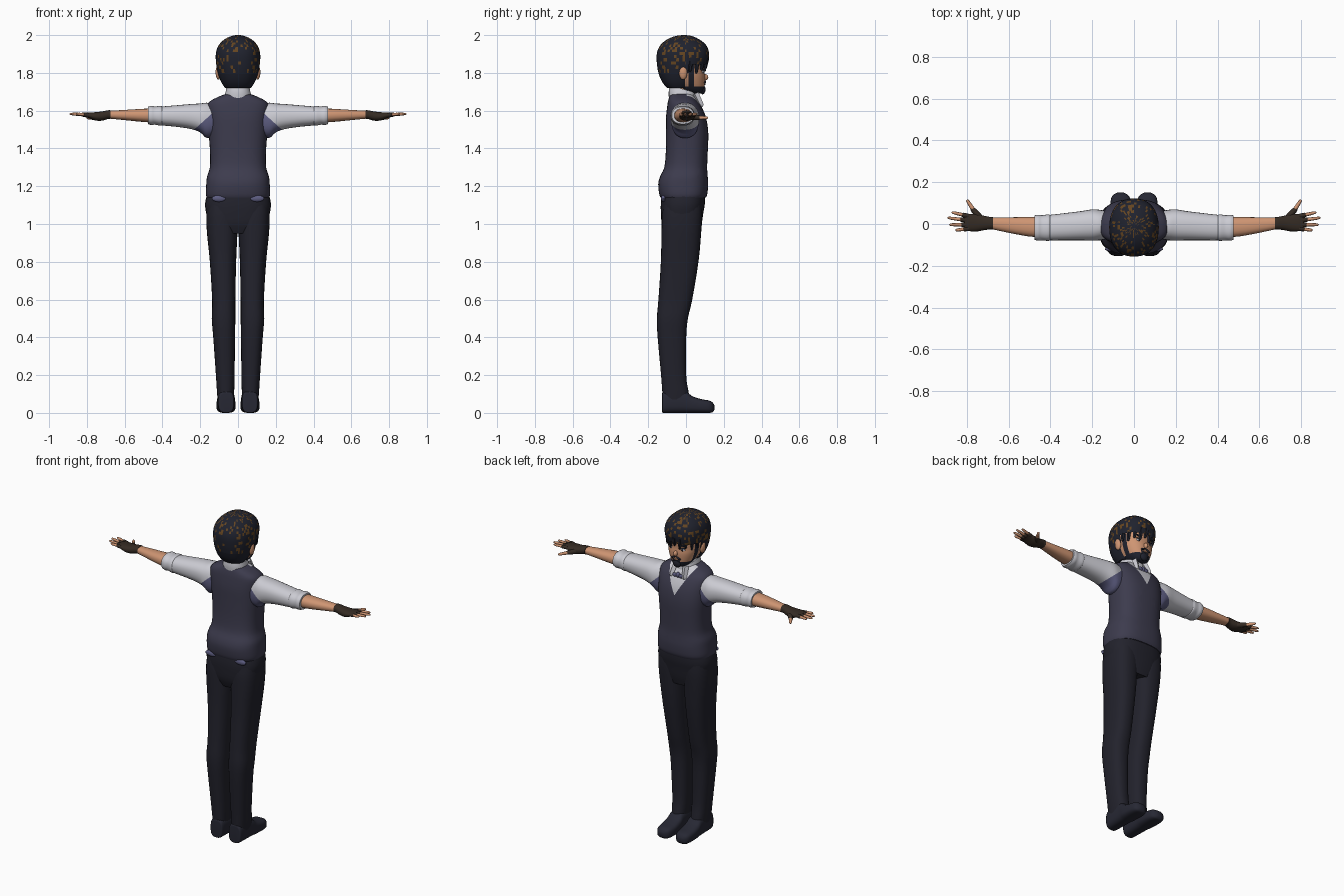
import bpy, bmesh, math, random
from mathutils import Vector

cube = bpy.data.objects.get("Cube")
if cube:
    bpy.data.objects.remove(cube, do_unlink=True)
random.seed(4)


def colour(name, r, g, b):
    mat = bpy.data.materials.new(name)
    mat.use_nodes = True
    mat.diffuse_color = (r, g, b, 1)
    node = next(n for n in mat.node_tree.nodes if n.type == 'BSDF_PRINCIPLED')
    node.inputs["Base Color"].default_value = (r, g, b, 1)
    node.inputs["Roughness"].default_value = 0.9
    return mat


SKIN = colour("skin", .62, .3, .17)
HAIR = colour("dark hair", .014, .016, .027)
STREAK = colour("brown streak", .13, .06, .015)
SHIRT = colour("shirt white", .6, .6, .65)
VEST = colour("vest slate", .046, .044, .075)
LINING = colour("lavender lining", .11, .11, .22)
TROUSER = colour("trouser navy", .016, .016, .025)
SHOE = colour("shoe navy", .02, .021, .034)
GLOVE = colour("glove brown", .035, .024, .017)


def finish(name, bm, mats, rule=None, mirror=False, cuts=()):
    """Cut the mesh along planes, paint faces by a rule, and add the object."""
    for point, normal in cuts:
        bmesh.ops.bisect_plane(bm, geom=bm.verts[:] + bm.edges[:] + bm.faces[:],
                               plane_co=point, plane_no=normal)
    bmesh.ops.recalc_face_normals(bm, faces=bm.faces[:])
    if rule:
        doomed = []
        for f in bm.faces:
            choice = rule(f.calc_center_median())
            if choice is None:
                doomed.append(f)
            else:
                f.material_index = int(choice)
        bmesh.ops.delete(bm, geom=doomed, context='FACES')
    mesh = bpy.data.meshes.new(name)
    bm.to_mesh(mesh)
    bm.free()
    for m in mats:
        mesh.materials.append(m)
    mesh.shade_smooth()
    mesh.set_sharp_from_angle(angle=math.radians(50))
    ob = bpy.data.objects.new(name, mesh)
    bpy.context.collection.objects.link(ob)
    if mirror:
        ob.modifiers.new("mirror", 'MIRROR').use_mirror_merge = False
    return ob


def smooth_rings(rings, steps):
    """Catmull-Rom interpolation between neighbouring rings."""
    out = []
    for i in range(len(rings) - 1):
        a, b, c, d = (rings[max(0, min(len(rings) - 1, i + k))] for k in (-1, 0, 1, 2))
        for s in range(steps):
            t = s / steps
            out.append([q + t / 2 * (r - p + t * (2 * p - 5 * q + 4 * r - s4
                        + t * (3 * (q - r) + s4 - p))) for p, q, r, s4 in zip(a, b, c, d)])
    return out + [list(rings[-1])]


def loft(name, axis, rings, mats, power=2.3, sides=28, steps=3, shear=0, **extra):
    """Rings are (position, u low, u high, v low, v high) along the axis.
    Four-number rings are (position, half width, v low, v high)."""
    rings = [r if len(r) == 5 else (r[0], -r[1], r[1], r[2], r[3]) for r in rings]
    bm = bmesh.new()
    loops = []
    for t, ua, ub, va, vb in smooth_rings(rings, steps):
        loop = []
        for k in range(sides):
            c, s = math.cos(math.tau * k / sides), math.sin(math.tau * k / sides)
            u = (ua + ub) / 2 + (ub - ua) / 2 * math.copysign(abs(c) ** (2 / power), c)
            v = (va + vb) / 2 + (vb - va) / 2 * math.copysign(abs(s) ** (2 / power), s)
            co = {'x': (t, u, v), 'y': (u, t, v), 'z': (u, v, t + shear * v)}[axis]
            loop.append(bm.verts.new(co))
        loops.append(loop)
    for a, b in zip(loops, loops[1:]):
        for k in range(sides):
            n = (k + 1) % sides
            bm.faces.new((a[k], a[n], b[n], b[k]))
    bm.faces.new(loops[0])
    bm.faces.new(loops[-1])
    return finish(name, bm, mats, **extra)


def blob(name, centre, size, mat, mirror=False, tilt=0):
    bm = bmesh.new()
    bmesh.ops.create_uvsphere(bm, u_segments=14, v_segments=8, radius=1)
    for v in bm.verts:
        p = Vector(a * b for a, b in zip(v.co, size))
        p.z += tilt * p.x
        v.co = p + Vector(centre)
    return finish(name, bm, [mat], mirror=mirror)


def rod(name, start, end, r1, r2, mat, mirror=True, sides=8):
    """Tapered limb with a rounded tip."""
    a, b = Vector(start), Vector(end)
    turn = (b - a).to_track_quat('Z', 'Y')
    bm = bmesh.new()
    loops = []
    for t, r in ((0, r1), (.8, r2), (.95, r2 * .75), (1, r2 * .3)):
        loops.append([bm.verts.new(a + (b - a) * t + turn @ Vector((
            r * math.cos(math.tau * k / sides), r * math.sin(math.tau * k / sides), 0)))
            for k in range(sides)])
    for p, q in zip(loops, loops[1:]):
        for k in range(sides):
            n = (k + 1) % sides
            bm.faces.new((p[k], p[n], q[n], q[k]))
    bm.faces.new(loops[0])
    bm.faces.new(loops[-1])
    return finish(name, bm, [mat], mirror=mirror)


# Vest with a V-neck opening showing the shirt
loft("vest", 'z', [(1.14, .165, -.135, .105), (1.16, .17, -.142, .113), (1.21, .168, -.147, .117),
                   (1.25, .164, -.138, .115), (1.3, .149, -.115, .112), (1.38, .148, -.107, .115),
                   (1.48, .155, -.106, .118), (1.56, .16, -.106, .107), (1.62, .164, -.1, .083),
                   (1.65, .148, -.095, .062), (1.675, .1, -.088, .045), (1.69, .06, -.08, .035)],
     [VEST, SHIRT], power=2.6, sides=40,
     cuts=[((0, 0, 1.52), (s, 0, -.55)) for s in (-1, 1)],
     rule=lambda c: c.y > 0 and c.z > 1.52 + abs(c.x) / .55)

# Collar, flaps and necktie knot
loft("collar", 'z', [(1.63, .072, -.09, .06), (1.67, .07, -.092, .056), (1.71, .062, -.085, .05)],
     [SHIRT], shear=-.3)
rod("collar_flap", (.035, .05, 1.69), (.045, .085, 1.62), .018, .015, SHIRT, sides=4)
blob("tie_knot", (0, .078, 1.635), (.014, .012, .016), LINING)
blob("tie_wing", (.02, .08, 1.632), (.017, .008, .012), LINING, mirror=True)
loft("neck", 'z', [(1.62, .05, -.07, .04), (1.69, .05, -.07, .04), (1.76, .055, -.08, .04)], [SKIN])

# Rolled sleeves with lavender underarms
loft("sleeve", 'x', [(.12, -.07, .06, 1.47, 1.63), (.165, -.078, .068, 1.455, 1.642),
                     (.2, -.08, .07, 1.485, 1.638), (.25, -.078, .062, 1.503, 1.635),
                     (.33, -.078, .052, 1.515, 1.628), (.4, -.078, .044, 1.522, 1.622),
                     (.45, -.074, .04, 1.532, 1.615)],
     [SHIRT, LINING], mirror=True, cuts=[((.165, 0, 1.56), (.9, 0, 1))],
     rule=lambda c: c.z - 1.56 < -.9 * (c.x - .165))
loft("sleeve_cuff", 'x', [(.4, -.076, .042, 1.525, 1.62), (.41, -.081, .046, 1.52, 1.626),
                          (.44, -.078, .042, 1.526, 1.622), (.46, -.08, .044, 1.524, 1.626),
                          (.477, -.075, .041, 1.53, 1.62)], [SHIRT], mirror=True)

# Forearms and fingerless gloves
loft("forearm", 'x', [(.44, -.062, .033, 1.537, 1.612), (.5, -.06, .033, 1.54, 1.61),
                      (.6, -.042, .032, 1.55, 1.604), (.7, -.02, .03, 1.56, 1.598)],
     [SKIN], sides=20, mirror=True)
loft("glove", 'x', [(.675, -.026, .034, 1.556, 1.602), (.69, -.026, .034, 1.556, 1.602),
                    (.72, -.03, .04, 1.547, 1.596), (.755, -.036, .047, 1.548, 1.592),
                    (.79, -.034, .048, 1.561, 1.59), (.812, -.03, .044, 1.566, 1.587)],
     [GLOVE], sides=20, mirror=True)
fingers = [("index", .037, .056, .872), ("middle", .016, .03, .892),
           ("ring", -.004, -.003, .884), ("little", -.022, -.03, .855)]
for label, base, tip, reach in fingers:
    root, end = Vector((.79, base, 1.577)), Vector((reach, tip, 1.583))
    rod(label + "_finger", root, end, .0095, .0075, SKIN)
    rod(label + "_glove_tube", root, root.lerp(end, .42), .0115, .011, GLOVE)
rod("thumb_glove", (.725, .015, 1.568), (.778, .078, 1.562), .018, .013, GLOVE)
rod("thumb", (.765, .062, 1.563), (.8, .116, 1.562), .011, .008, SKIN)

# Trousers and pocket patches
loft("hips", 'z', [(.95, .12, -.11, .07), (1, .155, -.128, .083), (1.06, .169, -.133, .092),
                   (1.11, .174, -.133, .1), (1.17, .16, -.125, .1)], [TROUSER], power=2.6)
loft("trouser_leg", 'z', [(.07, .022, .108, -.122, .02), (.12, .02, .112, -.126, .012),
                          (.2, .018, .117, -.132, .001), (.4, .016, .131, -.15, .001),
                          (.5, .014, .139, -.154, .01), (.6, .014, .137, -.146, .033),
                          (.8, .01, .149, -.133, .066), (.95, .003, .164, -.13, .08),
                          (1.04, 0, .168, -.128, .086), (1.1, 0, .165, -.12, .085)],
     [TROUSER], power=2.5, mirror=True)
blob("pocket_patch", (.1, -.12, 1.135), (.04, .012, .018), LINING, mirror=True)

# Shoes with flat soles
loft("shoe", 'y', [(-.126, .03, .095, .004, .1), (-.118, .022, .104, 0, .115),
                   (-.06, .018, .108, 0, .12), (0, .016, .11, 0, .115), (.03, .014, .113, 0, .09),
                   (.08, .013, .114, 0, .073), (.12, .018, .11, 0, .066),
                   (.14, .03, .099, .003, .056), (.15, .05, .08, .015, .04)],
     [SHOE], power=3, mirror=True)


# Head with the jaw beard and sideburns painted on
def beard(c):
    jaw = c.z < 1.728 and c.y > -.02
    sideburn = .012 < c.y < .042 and c.z < 1.85 and abs(c.x) > .04
    chin = abs(c.x) < .03 and c.y > .04 and c.z < 1.742
    return jaw or sideburn or chin


loft("head", 'z', [(1.69, .03, .02, .08), (1.705, .052, -.02, .093), (1.74, .076, -.07, .099),
                   (1.78, .092, -.1, .101), (1.81, .098, -.11, .097), (1.85, .1, -.12, .1),
                   (1.9, .098, -.12, .1), (1.95, .06, -.08, .06)],
     [SKIN, HAIR], sides=40, rule=beard,
     cuts=[((0, 0, z), (0, 0, 1)) for z in (1.728, 1.742)]
     + [((0, y, 0), (0, 1, 0)) for y in (.012, .042)])
blob("goatee", (0, .088, 1.712), (.027, .015, .026), HAIR)
blob("moustache", (.016, .1, 1.752), (.018, .006, .006), HAIR, mirror=True, tilt=-.4)
blob("lips", (0, .1, 1.74), (.014, .004, .004), SKIN)
blob("nose", (0, .1, 1.777), (.012, .018, .017), SKIN)
blob("ear", (.105, -.015, 1.8), (.014, .022, .036), SKIN, mirror=True, tilt=.3)
blob("eye_white", (.04, .089, 1.806), (.017, .006, .008), SHIRT, mirror=True)
blob("iris", (.04, .092, 1.806), (.008, .006, .008), HAIR, mirror=True)
blob("eyelid", (.04, .09, 1.815), (.019, .007, .003), HAIR, mirror=True)
blob("eyebrow", (.042, .092, 1.832), (.023, .007, .005), HAIR, mirror=True, tilt=.15)


# Hair cap, open at the face, with random brown streaks
def strands(c):
    if c.z < 1.845 and c.y > .012 or c.z < 1.8 and c.y > -.005:
        return None
    return c.z > 1.8 and random.random() < .2


loft("hair", 'z', [(1.72, .068, -.1, .02), (1.75, .088, -.125, .05), (1.8, .107, -.146, .09),
                   (1.86, .117, -.155, .116), (1.91, .116, -.153, .121), (1.95, .1, -.133, .104),
                   (1.98, .068, -.095, .066), (1.995, .035, -.055, .03), (2, .01, -.02, 0)],
     [HAIR, STREAK], sides=64, rule=strands,
     cuts=[((0, 0, z), (0, 0, 1)) for z in (1.8, 1.845)]
     + [((0, y, 0), (0, 1, 0)) for y in (-.005, .012)])

# Fringe locks hanging over the forehead
for k in range(9):
    a = math.radians(20 + 17.5 * k)
    x, y = .106 * math.cos(a), -.018 + .126 * math.sin(a)
    drop = 1.825 - .012 * (k % 2) - .02 * abs(math.cos(a))
    rod("fringe_lock", (x, y, 1.88), (x * .98 + .006, y - .004, drop), .017, .009, HAIR,
        mirror=False, sides=6)
